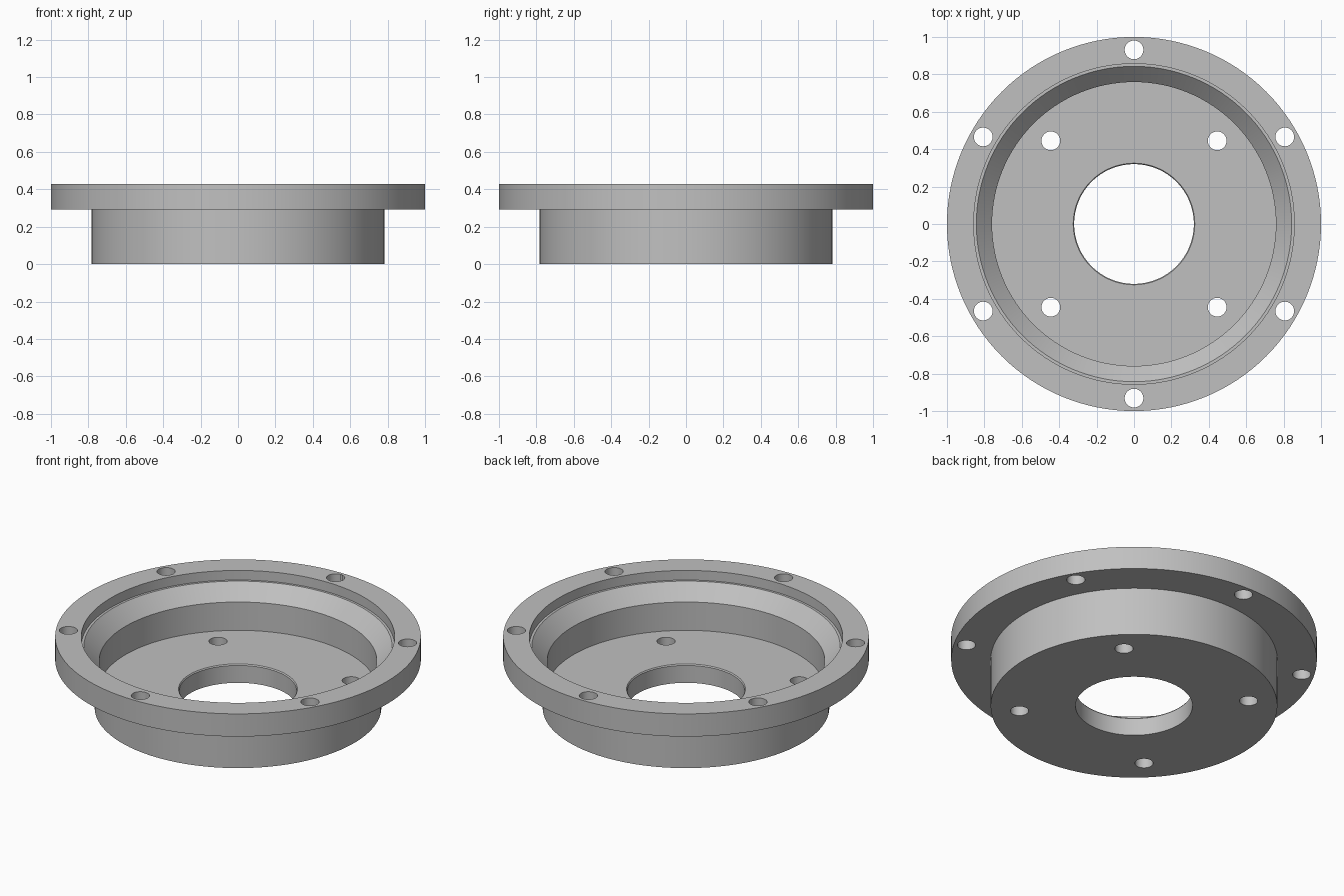
import bpy
import bmesh
from math import cos, sin, radians, tau

cube = bpy.data.objects.get("Cube")
if cube:
    bpy.data.objects.remove(cube, do_unlink=True)

SEGMENTS = 128
TOP, FLANGE_BOTTOM, FLOOR = 0.428, 0.291, 0.112
HOLE_RADIUS = 0.05

metal = bpy.data.materials.new("grey metal")
metal.use_nodes = True
metal.diffuse_color = (0.53, 0.53, 0.53, 1)
metal.node_tree.nodes["Principled BSDF"].inputs["Base Color"].default_value = metal.diffuse_color


def add_object(name, bm):
    bmesh.ops.recalc_face_normals(bm, faces=bm.faces)
    mesh = bpy.data.meshes.new(name)
    bm.to_mesh(mesh)
    bm.free()
    mesh.materials.append(metal)
    obj = bpy.data.objects.new(name, mesh)
    bpy.context.collection.objects.link(obj)
    return obj


def lathe(name, profile):
    """Revolve a closed (radius, z) profile around the z axis."""
    bm = bmesh.new()
    rings = [[bm.verts.new((r * cos(tau * i / SEGMENTS), r * sin(tau * i / SEGMENTS), z))
              for i in range(SEGMENTS)] for r, z in profile]
    for a, b in zip(rings, rings[1:] + rings[:1]):
        for i in range(SEGMENTS):
            j = (i + 1) % SEGMENTS
            bm.faces.new((a[i], a[j], b[j], b[i]))
    return add_object(name, bm)


def drill_set(name, count, circle_radius, start_angle):
    """Upright cylinders spaced evenly on a bolt circle."""
    bm = bmesh.new()
    for i in range(count):
        angle = radians(start_angle) + tau * i / count
        made = bmesh.ops.create_cone(bm, cap_ends=True, segments=48, radius1=HOLE_RADIUS,
                                     radius2=HOLE_RADIUS, depth=2)
        bmesh.ops.translate(bm, verts=made["verts"],
                            vec=(circle_radius * cos(angle), circle_radius * sin(angle), 0))
    obj = add_object(name, bm)
    obj.hide_render = True
    return obj


# Flanged cup: bore, base, outer wall, flange, lip recess, sloped seat, floor
housing = lathe("flanged_housing", [
    (0.32, 0), (0.784, 0), (0.784, FLANGE_BOTTOM),
    (1, FLANGE_BOTTOM), (1, TOP),
    (0.857, TOP), (0.857, 0.37), (0.843, 0.37),
    (0.759, 0.283), (0.759, FLOOR),
    (0.325, FLOOR), (0.32, FLOOR - 0.007),
])

# Bolt holes through the flange and the floor
cutters = [drill_set("flange_hole_cutter", 6, 0.931, 30),
           drill_set("floor_hole_cutter", 4, 0.629, 45)]
for cutter in cutters:
    mod = housing.modifiers.new(cutter.name, "BOOLEAN")
    mod.operation = "DIFFERENCE"
    mod.solver = "EXACT"
    mod.object = cutter

# Bake the holes, then drop the cutters
bpy.context.view_layer.update()
evaluated = housing.evaluated_get(bpy.context.evaluated_depsgraph_get())
drilled = bpy.data.meshes.new_from_object(evaluated)
housing.modifiers.clear()
housing.data = drilled
for cutter in cutters:
    bpy.data.objects.remove(cutter, do_unlink=True)

# Smooth walls with crisp rims
bpy.ops.object.select_all(action="DESELECT")
housing.select_set(True)
bpy.context.view_layer.objects.active = housing
bpy.ops.object.shade_smooth_by_angle(angle=radians(30))
